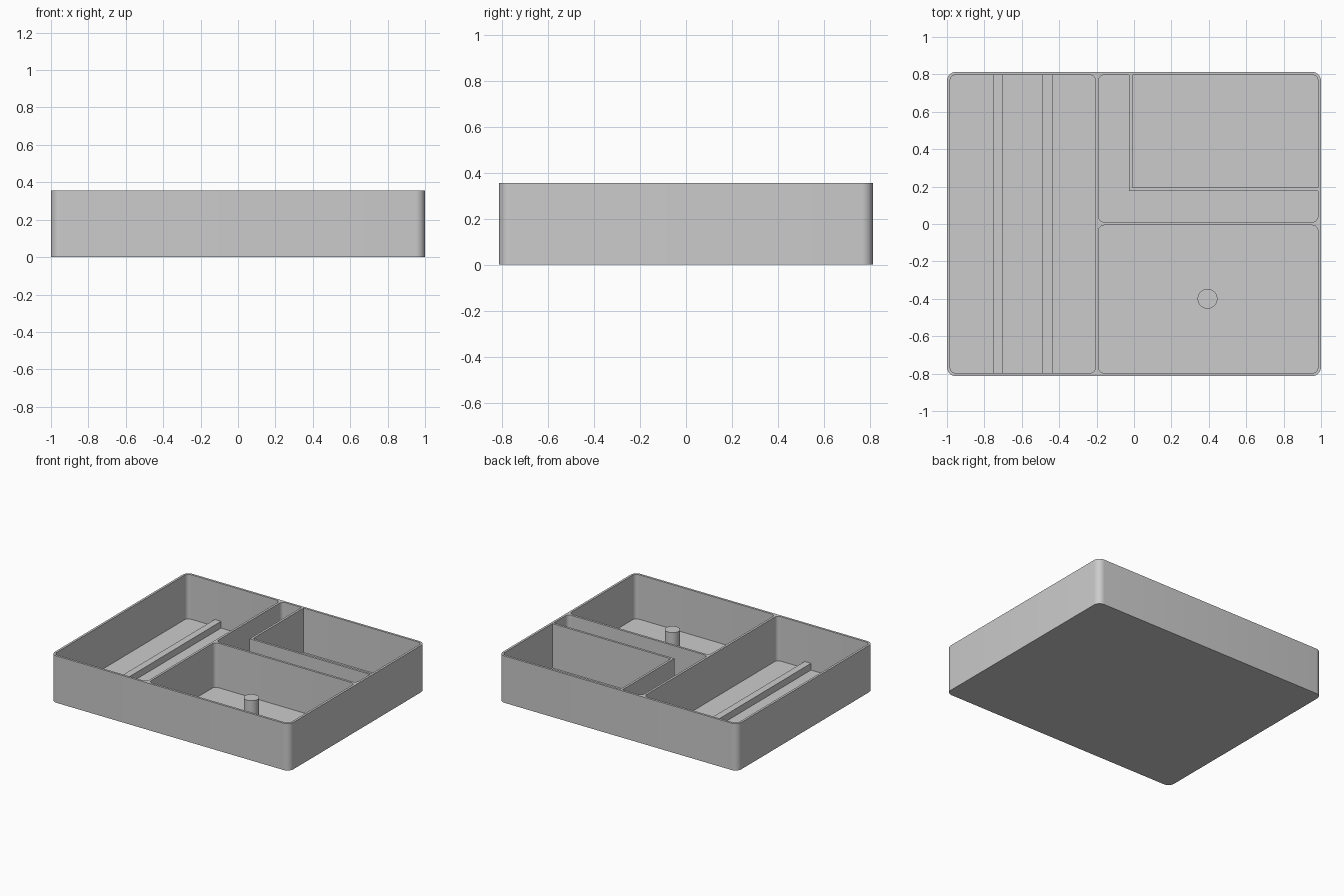
import bpy, bmesh, math

cube = bpy.data.objects.get("Cube")
if cube:
    bpy.data.objects.remove(cube, do_unlink=True)

HX, HY, H = 1.0, 0.814, 0.355     # half width, half depth, height
T = 0.017                         # wall thickness
FLOOR = 0.018
SPLIT = -0.198                    # x of the long divider

grey = bpy.data.materials.new("plain grey")
grey.use_nodes = True
colour = (0.6, 0.6, 0.6, 1)
grey.diffuse_color = colour
grey.node_tree.nodes["Principled BSDF"].inputs["Base Color"].default_value = colour


def prism(name, outline, z0, z1):
    """Extrude a flat outline between two heights."""
    bm = bmesh.new()
    face = bm.faces.new([bm.verts.new((x, y, z0)) for x, y in outline])
    top = bmesh.ops.extrude_face_region(bm, geom=[face])["geom"]
    bmesh.ops.translate(bm, vec=(0, 0, z1 - z0),
                        verts=[g for g in top if isinstance(g, bmesh.types.BMVert)])
    bmesh.ops.recalc_face_normals(bm, faces=bm.faces)
    mesh = bpy.data.meshes.new(name)
    bm.to_mesh(mesh)
    bm.free()
    mesh.materials.append(grey)
    obj = bpy.data.objects.new(name, mesh)
    bpy.context.collection.objects.link(obj)
    return obj


def rounded(x0, x1, y0, y1, r, steps=8):
    """Outline of a rectangle with round corners."""
    centres = [(x1 - r, y1 - r), (x0 + r, y1 - r), (x0 + r, y0 + r), (x1 - r, y0 + r)]
    return [(cx + r * math.cos(a), cy + r * math.sin(a))
            for q, (cx, cy) in enumerate(centres)
            for a in [(q + i / steps) * math.pi / 2 for i in range(steps + 1)]]


def activate(obj):
    bpy.ops.object.select_all(action='DESELECT')
    obj.select_set(True)
    bpy.context.view_layer.objects.active = obj


def smooth(obj):
    activate(obj)
    bpy.ops.object.shade_smooth_by_angle(angle=math.radians(35))


# Tray body with three compartments cut out
tray = prism("tray", rounded(-HX, HX, -HY, HY, 0.05), 0, H)
IX, IY, half = HX - T, HY - T, T / 2
compartments = {
    "long_compartment": (-IX, SPLIT - half, -IY, IY),
    "front_compartment": (SPLIT + half, IX, -IY, -half + 0.002),
    "back_compartment": (SPLIT + half, IX, half + 0.002, IY),
}
for name, box in compartments.items():
    cutter = prism(name + "_cutter", rounded(*box, 0.03), FLOOR, H + 0.1)
    cutter.hide_render = True
    activate(tray)
    mod = tray.modifiers.new(name, 'BOOLEAN')
    mod.operation = 'DIFFERENCE'
    mod.solver = 'EXACT'
    mod.object = cutter
    bpy.ops.object.modifier_apply(modifier=mod.name)
    bpy.data.objects.remove(cutter, do_unlink=True)
smooth(tray)

# L-shaped partition in the back compartment, ends sunk into the tray walls
px, py, sink = -0.026, 0.177, 0.005
prism("corner_partition",
      [(px, py), (IX + sink, py), (IX + sink, py + T), (px + T, py + T),
       (px + T, IY + sink), (px, IY + sink)], FLOOR - sink, H - 0.0003)

# Two low rails along the long compartment
middle = (SPLIT - half - IX) / 2
for name, side in (("left_rail", 1), ("right_rail", -1)):
    x = middle + side * 0.132
    prism(name, [(x - 0.0265, -IY - sink), (x + 0.0265, -IY - sink),
                 (x + 0.0265, IY + sink), (x - 0.0265, IY + sink)],
          FLOOR - sink, 0.069)

# Round post in the front compartment
post = prism("post", [(0.393 + 0.053 * math.cos(a), -0.4 + 0.053 * math.sin(a))
                      for a in [i * math.tau / 48 for i in range(48)]],
             FLOOR - sink, 0.242)
smooth(post)
